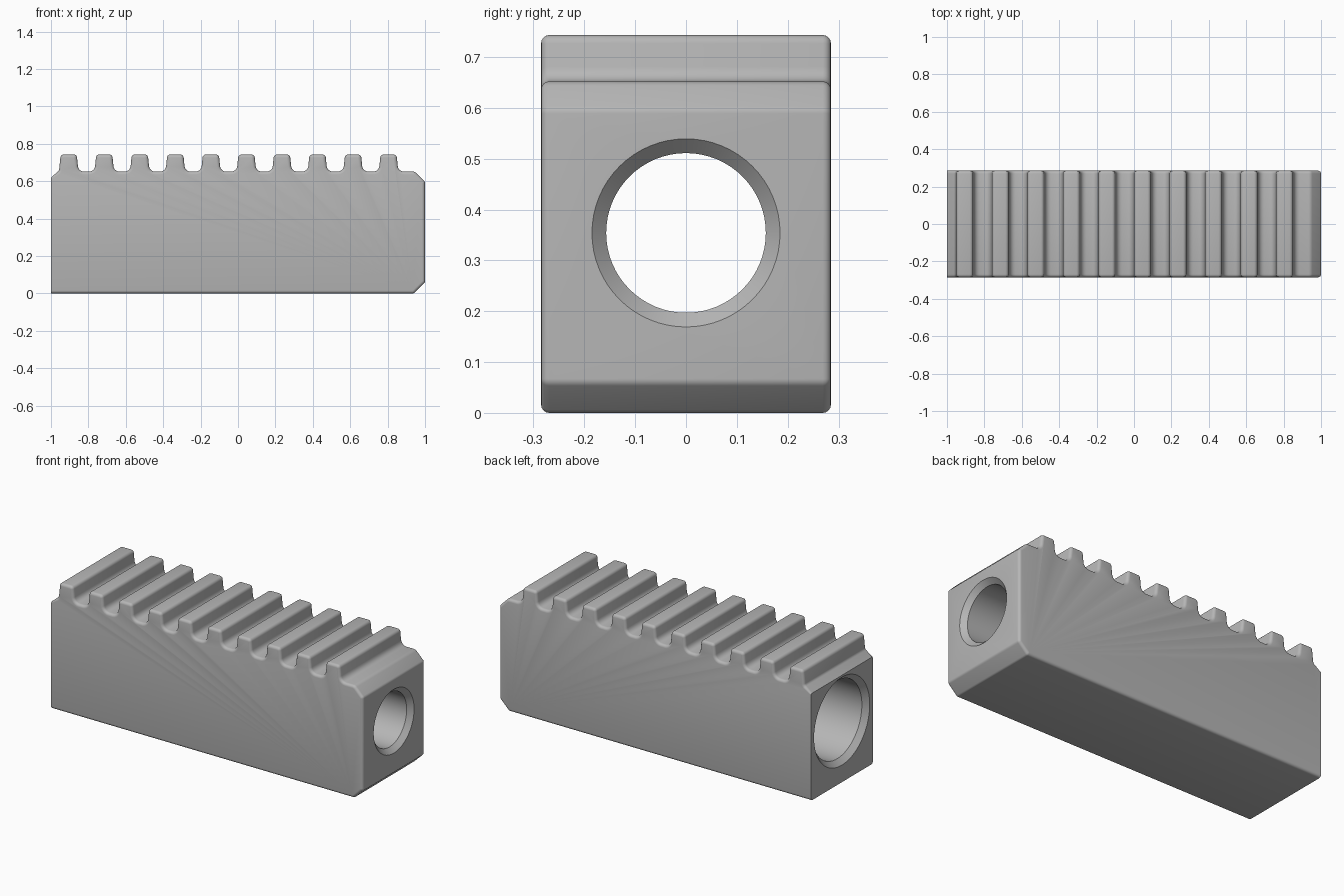
import bpy
import bmesh
from math import pi, sin, cos, tan
from mathutils import Vector

old = bpy.data.objects.get("Cube")
if old:
    bpy.data.objects.remove(old, do_unlink=True)

HALF_W = 0.285      # half the width of the block
ROUND = 0.016       # edge rounding along both long sides
GROOVE, CREST = 0.652, 0.743
PITCH, FIRST, TEETH = 0.19, -0.905, 10

steel = bpy.data.materials.new("grey steel")
steel.use_nodes = True
grey = (0.47, 0.47, 0.47, 1)
steel.diffuse_color = grey
steel.node_tree.nodes["Principled BSDF"].inputs["Base Color"].default_value = grey


def make_object(name, bm):
    bmesh.ops.recalc_face_normals(bm, faces=bm.faces)
    mesh = bpy.data.meshes.new(name)
    bm.to_mesh(mesh)
    bm.free()
    mesh.materials.append(steel)
    obj = bpy.data.objects.new(name, mesh)
    bpy.context.collection.objects.link(obj)
    return obj


def fillet(corners, steps=5):
    """Round each (x, z, radius) corner of a closed outline."""
    out = []
    for i, (x, z, r) in enumerate(corners):
        p = Vector((x, z))
        if r == 0:
            out.append(p)
            continue
        a = (Vector(corners[i - 1][:2]) - p).normalized()
        b = (Vector(corners[(i + 1) % len(corners)][:2]) - p).normalized()
        half = a.angle(b) / 2
        centre = p + (a + b).normalized() * (r / sin(half))
        start = p + a * (r / tan(half)) - centre
        end = p + b * (r / tan(half)) - centre
        sweep = pi - 2 * half
        for k in range(steps + 1):
            t = k / steps
            out.append(centre + (start * sin((1 - t) * sweep)
                                 + end * sin(t * sweep)) / sin(sweep))
    return out


def inset(outline, d):
    """Offset a counter-clockwise outline inwards; the plain end stays square."""
    out = []
    for i, p in enumerate(outline):
        a = (p - outline[i - 1]).normalized()
        b = (outline[(i + 1) % len(outline)] - p).normalized()
        na, nb = Vector((-a.y, a.x)), Vector((-b.y, b.x))
        q = p + (na + nb) * (d / (1 + na.dot(nb)))
        if p.x < -0.999:
            q.x = p.x
        out.append(q)
    return out


# Side outline: chamfered block with a row of teeth on top
corners = [(-1, 0, 0), (0.94, 0, 0.02), (1, 0.059, 0.02),
           (1, 0.597, 0.02), (0.945, GROOVE, 0.03)]
for i in reversed(range(TEETH)):
    c = FIRST + i * PITCH
    corners += [(c + 0.052, GROOVE, 0.032), (c + 0.043, CREST, 0.018),
                (c - 0.043, CREST, 0.018)]
    if i:
        corners.append((c - 0.052, GROOVE, 0.032))
    else:
        corners.append((c - 0.052, GROOVE + 0.005, 0.02))
corners.append((-1, 0.62, 0))
outline = fillet(corners)

# Rack block: rings of the outline across the width with rounded borders
bm = bmesh.new()
section = []
for k in range(5):
    a = k / 4 * pi / 2
    section.append((-HALF_W + ROUND * (1 - sin(a)), ROUND * (1 - cos(a))))
section = [(-HALF_W + ROUND * (1 - sin(a)), ROUND * (1 - cos(a)))
           for a in [pi / 2 * (1 - k / 4) for k in range(5)]]
section += [(-y, d) for y, d in reversed(section)]
rings = [[bm.verts.new((p.x, y, p.y)) for p in inset(outline, d)]
         for y, d in section]
n = len(outline)
for r0, r1 in zip(rings, rings[1:]):
    for i in range(n):
        j = (i + 1) % n
        bm.faces.new((r0[i], r0[j], r1[j], r1[i]))
bm.faces.new(rings[0])
bm.faces.new(rings[-1])
rack = make_object("toothed_rack", bm)

# Stepped bore cutter: wide from one end, narrow at the other, both countersunk
bore = [(-1.05, 0.255), (-1, 0.255), (-0.97, 0.226), (0.6, 0.226),
        (0.6, 0.157), (0.972, 0.157), (1, 0.185), (1.05, 0.185)]
SIDES = 64
bm = bmesh.new()
rings = [[bm.verts.new((x, r * cos(2 * pi * k / SIDES),
                        0.354 + r * sin(2 * pi * k / SIDES)))
          for k in range(SIDES)] for x, r in bore]
for r0, r1 in zip(rings, rings[1:]):
    for i in range(SIDES):
        j = (i + 1) % SIDES
        bm.faces.new((r0[i], r0[j], r1[j], r1[i]))
bm.faces.new(rings[0])
bm.faces.new(rings[-1])
cutter = make_object("bore_cutter", bm)
cutter.hide_render = True

# Cut the bore, then drop the cutter
cut = rack.modifiers.new("bore", 'BOOLEAN')
cut.operation = 'DIFFERENCE'
cut.solver = 'EXACT'
cut.object = cutter
bpy.ops.object.select_all(action='DESELECT')
bpy.context.view_layer.objects.active = rack
rack.select_set(True)
bpy.ops.object.modifier_apply(modifier=cut.name)
bpy.data.objects.remove(cutter, do_unlink=True)
bpy.ops.object.shade_smooth_by_angle(angle=pi / 6)
